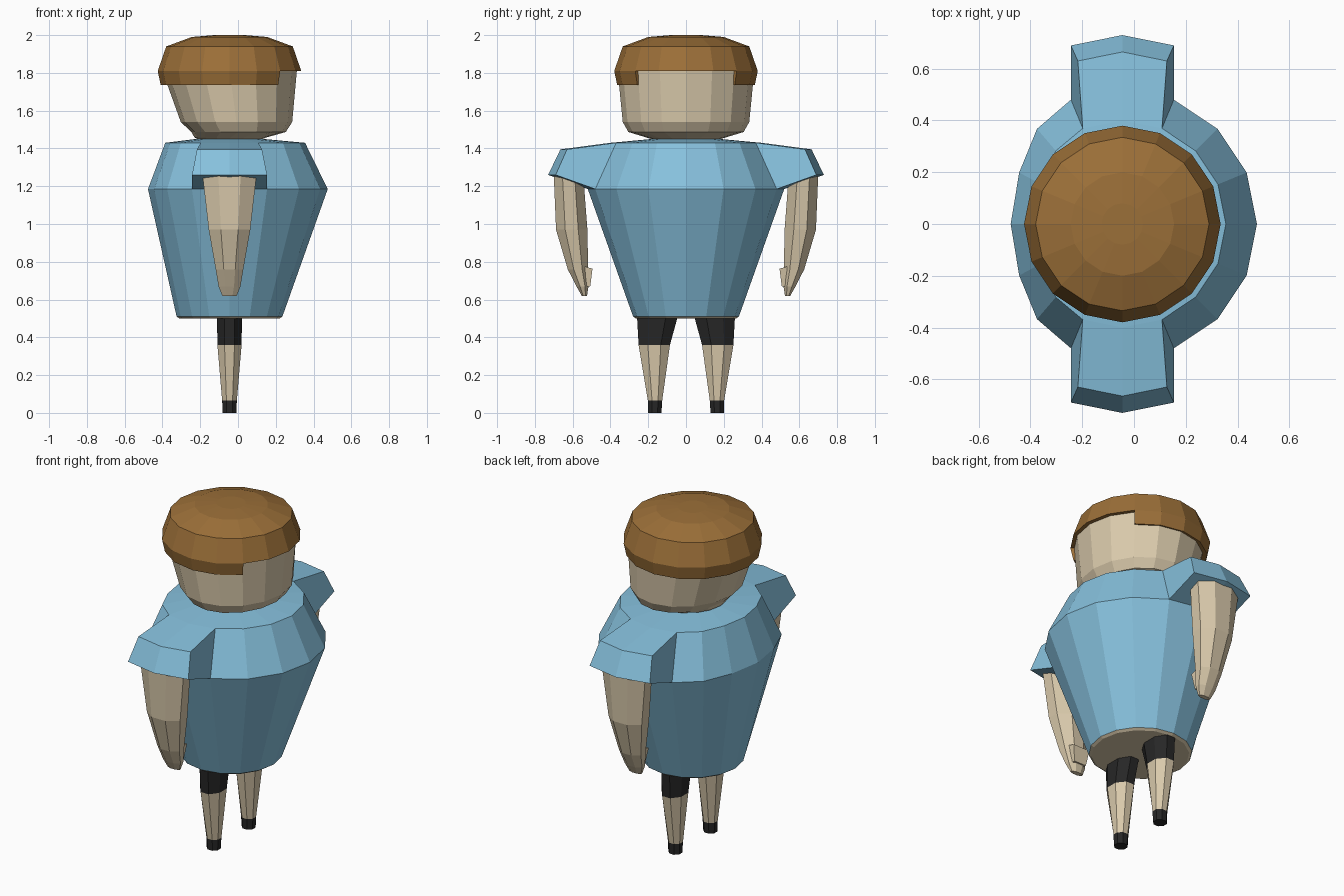
import bpy, bmesh
from math import cos, sin, pi

if "Cube" in bpy.data.objects:
    bpy.data.objects.remove(bpy.data.objects["Cube"])

CX = -0.045  # axis of the figure (it faces +x)


def material(name, rgb):
    m = bpy.data.materials.new(name)
    m.diffuse_color = (*rgb, 1)
    m.use_nodes = True
    m.node_tree.nodes["Principled BSDF"].inputs["Base Color"].default_value = m.diffuse_color
    return m


SHIRT = material("shirt_blue", (0.24, 0.53, 0.72))
SKIN = material("skin", (0.70, 0.59, 0.41))
HAIR = material("hair_brown", (0.33, 0.16, 0.04))
BLACK = material("black", (0.02, 0.02, 0.02))


def ring(n, cx, cy, rx, ry, z, half=False, back=1.0):
    """n-gon; half puts flats on the axes, back squashes the -x half."""
    k = 1 / cos(pi / n) if half else 1
    pts = []
    for i in range(n):
        a = 2 * pi * (i + (0.5 if half else 0)) / n
        c = cos(a)
        if c < 0:
            c *= 1 - (1 - back) * min(1, max(0, (-c - 0.38) / 0.54))
        pts.append((cx + rx * k * c, cy + ry * k * sin(a), z))
    return pts


def loft(bm, rings, mats=None, caps=(True, True), cols=None):
    """Skin rings together; mats gives a slot per band, cols limits the sides."""
    vs = [[bm.verts.new(p) for p in r] for r in rings]
    n = len(vs[0])
    for b in range(len(vs) - 1):
        for i in (cols or range(n)):
            j = (i + 1) % n
            f = bm.faces.new((vs[b][i], vs[b][j], vs[b + 1][j], vs[b + 1][i]))
            f.material_index = mats[b] if mats else 0
    for r, on, slot in ((vs[0], caps[0], 0), (vs[-1], caps[1], -1)):
        if on:
            bm.faces.new(r).material_index = mats[slot] if mats else 0
    return vs


def finish(bm, name, *mats):
    loose = [v for v in bm.verts if not v.link_faces]
    bmesh.ops.delete(bm, geom=loose, context='VERTS')
    bmesh.ops.recalc_face_normals(bm, faces=bm.faces)
    me = bpy.data.meshes.new(name)
    bm.to_mesh(me)
    bm.free()
    for m in mats:
        me.materials.append(m)
    ob = bpy.data.objects.new(name, me)
    bpy.context.collection.objects.link(ob)
    return ob


# Shirt body with tan underside; sleeves are extruded from the shoulder band
bm = bmesh.new()
body = [(0.265, 0.50, 1), (0.28, 0.51, 1), (0.52, 1.185, 0.83),
        (0.40, 1.43, 0.85), (0.18, 1.45, 1)]
vs = loft(bm, [ring(16, CX, 0, r, r, z, back=b) for r, z, b in body],
          mats=[1, 0, 0, 0])
for side, cols in ((1, (3, 4)), (-1, (11, 12))):
    faces = [f for f in bm.faces
             if any({vs[2][i], vs[2][i + 1], vs[3][i], vs[3][i + 1]} == set(f.verts)
                    for i in cols)]
    out = bmesh.ops.extrude_face_region(bm, geom=faces)["geom"]
    bmesh.ops.delete(bm, geom=[f for f in faces if f.is_valid], context='FACES_ONLY')
    for v in [g for g in out if isinstance(g, bmesh.types.BMVert)]:
        mid = abs(v.co.x - CX) < 0.02
        if v.co.z > 1.3:
            dx = 0 if mid else (0.172 if v.co.x > CX else -0.172)
            v.co = (CX + dx, side * (0.665 if mid else 0.63), 1.395)
        else:
            v.co.y = side * (0.73 if mid else 0.69)
            v.co.z = 1.26
finish(bm, "shirt", SHIRT, SKIN)

# Head with short neck
bm = bmesh.new()
loft(bm, [ring(16, cx, 0, rx, ry, z) for cx, rx, ry, z in (
    (CX, 0.15, 0.15, 1.44), (-0.04, 0.19, 0.21, 1.458),
    (0.003, 0.25, 0.305, 1.487), (-0.008, 0.295, 0.335, 1.54),
    (CX, 0.357, 0.362, 1.815))], caps=(True, False))
finish(bm, "head", SKIN)

# Hair cap, with a lower fringe around the sides and back only
bm = bmesh.new()
loft(bm, [ring(16, CX, 0, r, r, z) for r, z in (
    (0.33, 1.81), (0.38, 1.81), (0.335, 1.94), (0.20, 1.99), (0.08, 2.0))],
    caps=(False, True))
fr = loft(bm, [ring(16, CX, 0, r, r, z) for r, z in (
    (0.38, 1.81), (0.364, 1.735), (0.325, 1.735), (0.34, 1.81))],
    caps=(False, False), cols=range(2, 14))
for i in (2, 14):
    bm.faces.new([r[i] for r in fr])
finish(bm, "hair", HAIR)

for side, label in ((1, "left"), (-1, "right")):
    # Arm tapering to a pointed hand
    bm = bmesh.new()
    loft(bm, [ring(8, CX, side * cy, rx, ry, z, half=True) for cy, rx, ry, z in (
        (0.622, 0.143, 0.078, 1.26), (0.605, 0.11, 0.083, 0.97),
        (0.572, 0.073, 0.054, 0.76), (0.548, 0.058, 0.032, 0.67),
        (0.538, 0.038, 0.014, 0.62))])
    # Thumb wedge on the inner side
    t = loft(bm, [ring(4, CX, side * cy, rx, ry, z, half=True)
                  for cy, rx, ry, z in ((0.535, 0.055, 0.04, 0.775),
                                        (0.530, 0.040, 0.023, 0.67))])
    for v in t[0]:
        v.co.z += 0.012 if abs(v.co.y) > 0.535 else -0.012
    finish(bm, label + "_arm", SKIN)

    # Leg: black shorts cuff, bare shin, black shoe
    bm = bmesh.new()
    loft(bm, [ring(8, CX, side * cy, rx, ry, z, half=True) for cy, rx, ry, z in (
        (0.165, 0.036, 0.035, 0), (0.164, 0.039, 0.038, 0.065),
        (0.168, 0.064, 0.083, 0.36), (0.152, 0.066, 0.107, 0.505))],
        mats=[1, 0, 1])
    finish(bm, label + "_leg", SKIN, BLACK)
